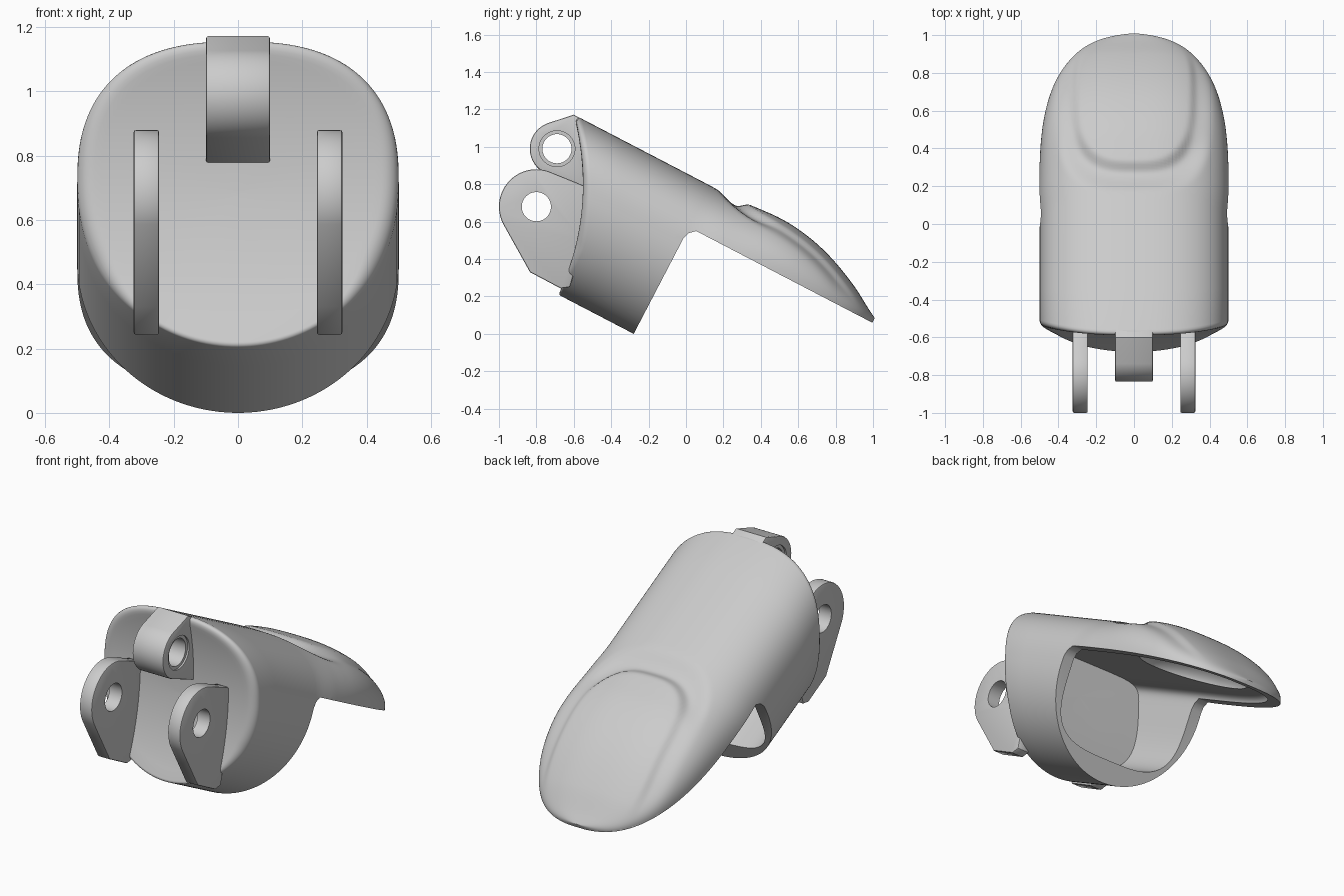
import bpy, bmesh, math
from mathutils import Vector

if "Cube" in bpy.data.objects:
    bpy.data.objects.remove(bpy.data.objects["Cube"])

TILT = math.radians(27.5)
C, S = math.cos(TILT), math.sin(TILT)
N = 160          # points around each cross-section
TIP = 0.857      # end of the finger along its own axis
VB = -0.129      # underside of the tube

grey = bpy.data.materials.new("plain_grey")
grey.diffuse_color = (0.6, 0.6, 0.6, 1)
grey.use_nodes = True
grey.node_tree.nodes["Principled BSDF"].inputs["Base Color"].default_value = grey.diffuse_color


def world(x, u, v):
    """Finger space (u along the finger, v up from it) to world."""
    return Vector((x, u * C + v * S, v * C - u * S))


def make(name, bm):
    bmesh.ops.remove_doubles(bm, verts=bm.verts, dist=1e-5)
    bmesh.ops.recalc_face_normals(bm, faces=bm.faces)
    me = bpy.data.meshes.new(name)
    bm.to_mesh(me)
    bm.free()
    ob = bpy.data.objects.new(name, me)
    bpy.context.collection.objects.link(ob)
    me.materials.append(grey)
    return ob


def apply(ob, kind, **props):
    m = ob.modifiers.new(kind, kind)
    for k, val in props.items():
        setattr(m, k, val)
    bpy.ops.object.select_all(action='DESELECT')
    bpy.context.view_layer.objects.active = ob
    ob.select_set(True)
    bpy.ops.object.modifier_apply(modifier=m.name)


def cut(ob, cutter):
    apply(ob, 'BOOLEAN', operation='DIFFERENCE', solver='EXACT', object=cutter)
    bpy.data.objects.remove(cutter)


def smooth(ob, angle=32):
    bpy.ops.object.select_all(action='DESELECT')
    bpy.context.view_layer.objects.active = ob
    ob.select_set(True)
    bpy.ops.object.shade_smooth_by_angle(angle=math.radians(angle))


def loft(name, rings):
    bm = bmesh.new()
    vs = [[bm.verts.new(world(*p)) for p in r] for r in rings]
    for a, b in zip(vs, vs[1:]):
        for i in range(N):
            j = (i + 1) % N
            bm.faces.new((a[i], a[j], b[j], b[i]))
    bm.faces.new(vs[0][::-1])
    bm.faces.new(vs[-1])
    return make(name, bm)


# --- shape rules -----------------------------------------------------------
PROFILE = [(-3, .763), (-.3, .763), (-.138, .763), (-.05, .767), (.05, .775), (.16, .781),
           (.27, .774), (.40, .750), (.534, .707), (.683, .640), (.80, .572), (.86, .538), (.9, .51)]


def top(u):
    """Smooth curve through the top outline."""
    P = PROFILE
    i = max(k for k in range(1, len(P) - 2) if k == 1 or P[k][0] <= u)
    (a, p), (b, q) = P[i], P[i + 1]
    if u < a:
        return p
    m0 = (q - P[i - 1][1]) / (b - P[i - 1][0]) * (b - a)
    m1 = (P[i + 2][1] - p) / (P[i + 2][0] - a) * (b - a)
    t = (u - a) / (b - a)
    return ((2 * t**3 - 3 * t**2 + 1) * p + (t**3 - 2 * t**2 + t) * m0
            + (3 * t**2 - 2 * t**3) * q + (t**3 - t**2) * m1)


def width(u, w=.5, tip=TIP):
    return w * max(0, 1 - (max(u, 0) / tip) ** 2.5) ** .4


def back(v):
    """Concave arc of the rear face."""
    return -2.10 + math.sqrt(1.96 - (v + .191) ** 2)


def section(w, h, vc, vb, n=2.6, nb=2):
    pts = []
    for i in range(N):
        t = 2 * math.pi * i / N
        c, s = math.cos(t), math.sin(t)
        e = 2 / (n if s >= 0 else nb)
        r = h - vc if s >= 0 else vc - vb
        pts.append((math.copysign(abs(c) ** e, c) * w, vc + math.copysign(abs(s) ** e, s) * r))
    return pts


def ease(k):
    k = min(1, max(0, k))
    return k * k * (3 - 2 * k)


def groove(x, u):
    """Soft valley around the fingernail outline."""
    f = (abs(x / .335) ** 3 + abs((u - .42) / .5) ** 3) ** (1 / 3)
    d = (f - 1) * .35
    k = 1 - d / .10 if d > 0 else 1 + d / .045
    return .034 * (.45 + .55 * ease((.2 - u) / .2)) * ease((.8 - u) / .25) * ease(k)


def shrink(p, k):
    return p[0] * k, .35 + (p[1] - .35) * k


# --- outer shell -----------------------------------------------------------
full = section(.5, .763, .4, VB)
rings = []
for k in (.02, .2, .4, .6, .75, .85):                    # concave rear face
    rings.append([(x, back(v), v) for x, v in (shrink(p, k) for p in full)])


def rim(v):
    return .012 + .036 * min(1, max(0, (v + .05) / .2))


for j in range(7):                                       # rounded rear rim
    a = math.pi / 2 * j / 6
    ring = []
    for p in full:
        r = rim(p[1])
        x, v = shrink(p, 1 - r * (1 - math.sin(a)) / .45)
        ring.append((x, back(v) + r * (1 - math.cos(a)), v))
    rings.append(ring)
for f in (.33, .66, 1):                                  # tube
    rings.append([(x, (back(v) + rim(v)) * (1 - f) - .3 * f, v) for x, v in full])

stations = [(-.248, -9), (-.248, .45), (-.236, .485), (-.205, .513)]
stations += [(-.19 + 1.0465 * math.sin(math.pi / 2 * i / 120), .513) for i in range(121)]
for u, lo in stations:                                   # fingertip plate
    vc = .4 + .1 * ease((u + .248) / .6)
    h, w = top(u), width(u)
    ratio = max(0, 1 - (max(0, lo - vc) / (h - vc)) ** 2.6) ** (1 / 2.6)
    w *= 1 + (1 / ratio - 1) * ease((u + .248) / .2)     # keep the plate full width
    edge = w * ratio
    ring = []
    for x, v in section(w, h, vc, VB):
        if v > lo:
            if v > .5 and u > -.24:
                v = max(lo + .004, v - groove(x, u))
        else:
            v = lo
            x = max(-edge, min(edge, x))
        ring.append((x, u, v))
    rings.append(ring)
shell = loft("fingertip_shell", rings)

# --- boxy hollow, flat-roofed, running out under the fingertip ---------------
inner = section(.43, .56, .4, 0, 7, 3.5)
rings = [[(x, back(v) + .09, v) for x, v in (shrink(p, k) for p in inner)]
         for k in (.02, .3, .6, .8, 1)]
for i in range(41):
    u = -.3 + 1.085 * math.sin(math.pi / 2 * i / 40)
    h = max(.525, min(.56, top(u) - .05))
    rings.append([(x, u, v) for x, v in section(width(u, .43, .79), h, .4, 0, 7, 3.5)])
cut(shell, loft("hollow_cutter", rings))

# domed recess under the nail
rings = []
for i in range(33):
    a = math.pi * (i + .5) / 33
    k = math.sin(a)
    rings.append([(x, .29 - .36 * math.cos(a), v)
                  for x, v in section(.29 * k, .54 + .15 * k, .54, .54 - .1 * k, 2, 2)])
cut(shell, loft("recess_cutter", rings))
smooth(shell, 50)


# --- hinge lugs ------------------------------------------------------------
def rod(x0, x1, y, z, r):
    bm = bmesh.new()
    bmesh.ops.create_cone(bm, cap_ends=True, segments=48, radius1=r, radius2=r, depth=x1 - x0)
    for v in bm.verts:
        v.co = Vector((v.co.z + (x0 + x1) / 2, v.co.x + y, v.co.y + z))
    return make("hole_cutter", bm)


def lug(name, x0, x1, centre, r, a0, a1, rest, ringed):
    cy, cz = centre
    pts = [(cy + r * math.cos(math.radians(a0 + (a1 - a0) * i / 32)),
            cz + r * math.sin(math.radians(a0 + (a1 - a0) * i / 32))) for i in range(33)] + rest
    bm = bmesh.new()
    a = [bm.verts.new((x0, *p)) for p in pts]
    b = [bm.verts.new((x1, *p)) for p in pts]
    bm.faces.new(a)
    bm.faces.new(b[::-1])
    for i in range(len(pts)):
        j = (i + 1) % len(pts)
        bm.faces.new((a[i], a[j], b[j], b[i]))
    ob = make(name, bm)
    apply(ob, 'BEVEL', width=.008, segments=2, limit_method='ANGLE', angle_limit=math.radians(60))
    cut(ob, rod(x0 - .1, x1 + .1, cy, cz, .078))
    for x in (x0, x1) if ringed else ():                 # shallow ring round the hole
        cut(ob, rod(x - .01, x + .01, cy, cz, .096))
    smooth(ob)


lug("upper_hinge_lug", -.1, .1, (-.69, .99), .145, 110, 248,
    [(-.556, .78), (-.51, .765), (-.51, 1.122), (-.6, 1.172)], True)
for side, x in (("left", -.285), ("right", .285)):
    lug(side + "_lower_hinge_lug", x - .04, x + .04, (-.8, .68), .2, 68, 208,
        [(-.834, .33), (-.67, .243), (-.62, .25), (-.55, .5), (-.515, .78)], False)
